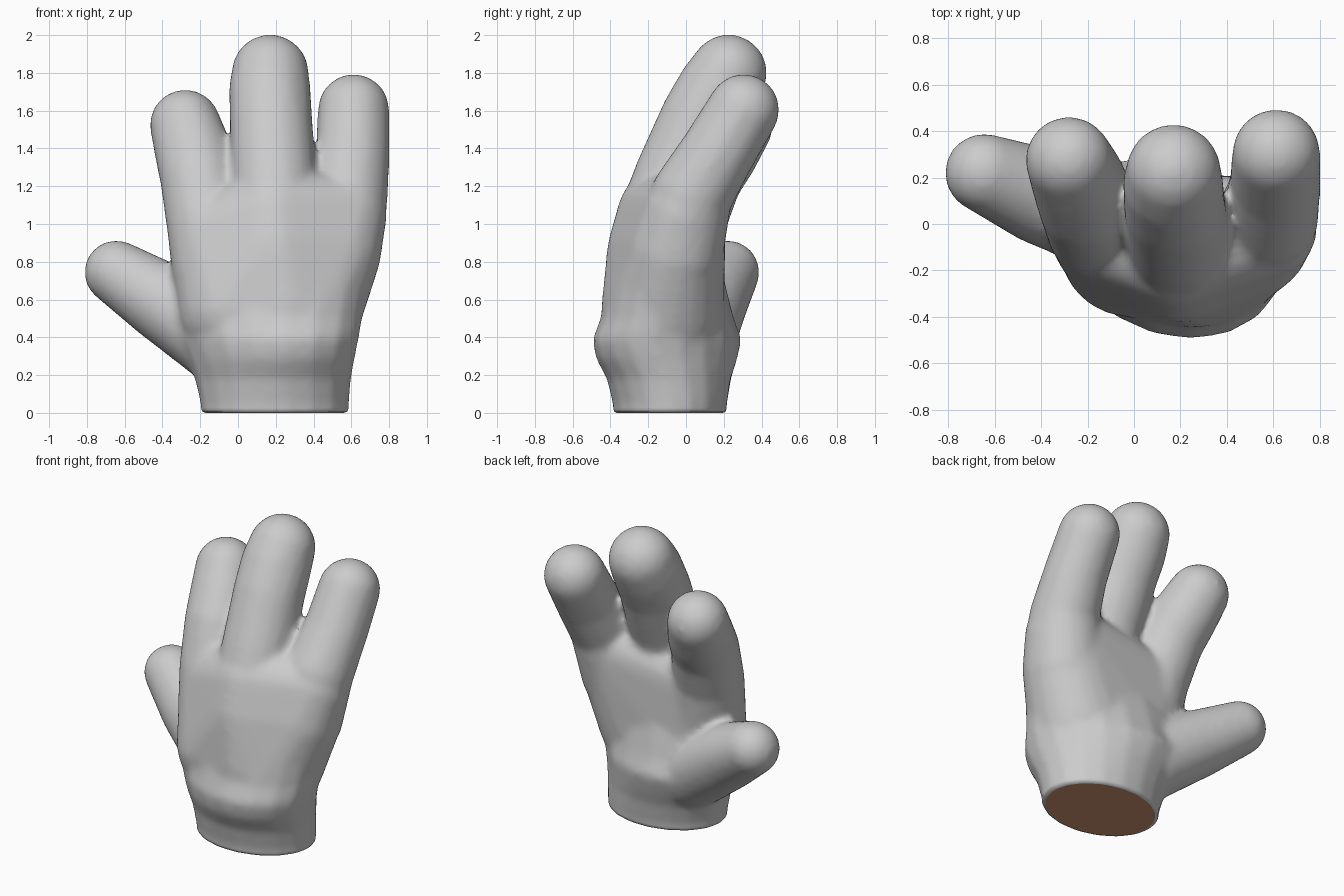
import bpy, bmesh, math
from mathutils import Vector

cube = bpy.data.objects.get("Cube")
if cube:
    bpy.data.objects.remove(cube)


def material(name, rgb):
    m = bpy.data.materials.new(name)
    m.use_nodes = True
    m.diffuse_color = (*rgb, 1)
    m.node_tree.nodes["Principled BSDF"].inputs["Base Color"].default_value = (*rgb, 1)
    return m


def sphere_points(center, radius):
    tmp = bmesh.new()
    bmesh.ops.create_icosphere(tmp, subdivisions=3, radius=radius)
    points = [v.co + Vector(center) for v in tmp.verts]
    tmp.free()
    return points


def hull(bm, spheres):
    """Convex skin around spheres given as (x, y, z, radius)."""
    verts = [bm.verts.new(p) for s in spheres for p in sphere_points(s[:3], s[3])]
    out = bmesh.ops.convex_hull(bm, input=verts)
    inner = [g for g in out["geom_interior"] if isinstance(g, bmesh.types.BMVert)]
    bmesh.ops.delete(bm, geom=inner, context="VERTS")


def loft(bm, rings, sides=18):
    """Closed loft of ovals: z, left x, right x, front y, back y, tilt."""
    loops = []
    for z, x0, x1, y0, y1, tilt in rings:
        loop = []
        for i in range(sides):
            a = math.tau * i / sides
            c, s = math.cos(a), math.sin(a)
            loop.append(bm.verts.new(((x0 + x1) / 2 + c * (x1 - x0) / 2,
                                      (y0 + y1) / 2 + s * (y1 - y0) / 2 - tilt * c, z)))
        loops.append(loop)
    for low, high in zip(loops, loops[1:]):
        for i in range(sides):
            j = (i + 1) % sides
            bm.faces.new((low[i], low[j], high[j], high[i]))
    bm.faces.new(loops[0][::-1])
    bm.faces.new(loops[-1])


bm = bmesh.new()

# Wrist
loft(bm, [
    (-0.12, -0.19, 0.58, -0.38, 0.21, 0.0),
    (0.05, -0.20, 0.59, -0.39, 0.22, 0.0),
    (0.18, -0.23, 0.60, -0.42, 0.24, 0.02),
    (0.29, -0.27, 0.62, -0.475, 0.27, 0.05),
    (0.39, -0.31, 0.64, -0.49, 0.29, 0.07),
    (0.50, -0.33, 0.66, -0.45, 0.25, 0.05),
    (0.70, -0.32, 0.68, -0.40, 0.20, 0.05),
])

# Palm, swelling from the wrist to the three knuckles
hull(bm, [(-0.02, -0.10, 0.55, 0.30), (0.25, -0.14, 0.55, 0.31), (0.35, -0.11, 0.55, 0.31),
          (0.20, -0.15, 0.85, 0.27), (0.19, -0.13, 1.05, 0.235),
          (-0.15, -0.03, 0.95, 0.215), (0.51, -0.06, 0.85, 0.25),
          (0.57, -0.01, 1.05, 0.22)])

# Fingers and thumb, from root to tip
digits = {
    "index": [(-0.10, -0.06, 0.75, 0.25), (-0.16, -0.01, 1.00, 0.22),
              (-0.205, 0.09, 1.25, 0.21), (-0.237, 0.18, 1.38, 0.205),
              (-0.28, 0.275, 1.525, 0.188)],
    "middle": [(0.20, -0.13, 1.00, 0.24), (0.19, -0.05, 1.25, 0.225),
               (0.175, 0.08, 1.55, 0.22), (0.168, 0.17, 1.71, 0.217),
               (0.17, 0.225, 1.80, 0.205)],
    "little": [(0.51, -0.05, 0.85, 0.25), (0.58, 0.03, 1.15, 0.215),
               (0.607, 0.17, 1.38, 0.197), (0.612, 0.305, 1.605, 0.19)],
    "thumb": [(-0.08, 0.02, 0.38, 0.24), (-0.40, 0.12, 0.59, 0.21),
              (-0.645, 0.22, 0.745, 0.17)],
}
for joints in digits.values():
    for pair in zip(joints, joints[1:]):
        hull(bm, pair)

bmesh.ops.recalc_face_normals(bm, faces=bm.faces)
mesh = bpy.data.meshes.new("glove")
bm.to_mesh(mesh)
bm.free()
glove = bpy.data.objects.new("glove", mesh)
bpy.context.collection.objects.link(glove)

# Fuse the parts into one soft skin
remesh = glove.modifiers.new("fuse", "REMESH")
remesh.mode = "VOXEL"
remesh.voxel_size = 0.02
soften = glove.modifiers.new("soften", "SMOOTH")
soften.factor = 0.5
soften.iterations = 12
depsgraph = bpy.context.evaluated_depsgraph_get()
fused = bpy.data.meshes.new_from_object(glove.evaluated_get(depsgraph))
glove.modifiers.clear()
glove.data = fused
fused.name = "glove"
fused.materials.clear()
fused.materials.append(material("glove grey", (0.6, 0.6, 0.6)))
fused.materials.append(material("skin brown", (0.62, 0.30, 0.175)))

# Cut the wrist flat, round its rim and close it with the skin-coloured end
bm = bmesh.new()
bm.from_mesh(fused)
bmesh.ops.bisect_plane(bm, geom=bm.verts[:] + bm.edges[:] + bm.faces[:], dist=1e-5,
                       plane_co=(0, 0, 0.02), plane_no=(0, 0, 1), clear_inner=True)
rim = [e for e in bm.edges if e.is_boundary]
for height, shrink in ((0.006, 0.985), (0.0, 0.95)):
    out = bmesh.ops.extrude_edge_only(bm, edges=rim)["geom"]
    rim = [g for g in out if isinstance(g, bmesh.types.BMEdge)]
    for v in (g for g in out if isinstance(g, bmesh.types.BMVert)):
        v.co = (0.195 + (v.co.x - 0.195) * shrink, -0.085 + (v.co.y + 0.085) * shrink, height)
bmesh.ops.contextual_create(bm, geom=rim)
bmesh.ops.recalc_face_normals(bm, faces=bm.faces)
for f in bm.faces:
    is_end = f.normal.z < -0.99 and f.calc_center_median().z < 0.002
    f.material_index = int(is_end)
    f.smooth = not is_end
bm.to_mesh(fused)
bm.free()
